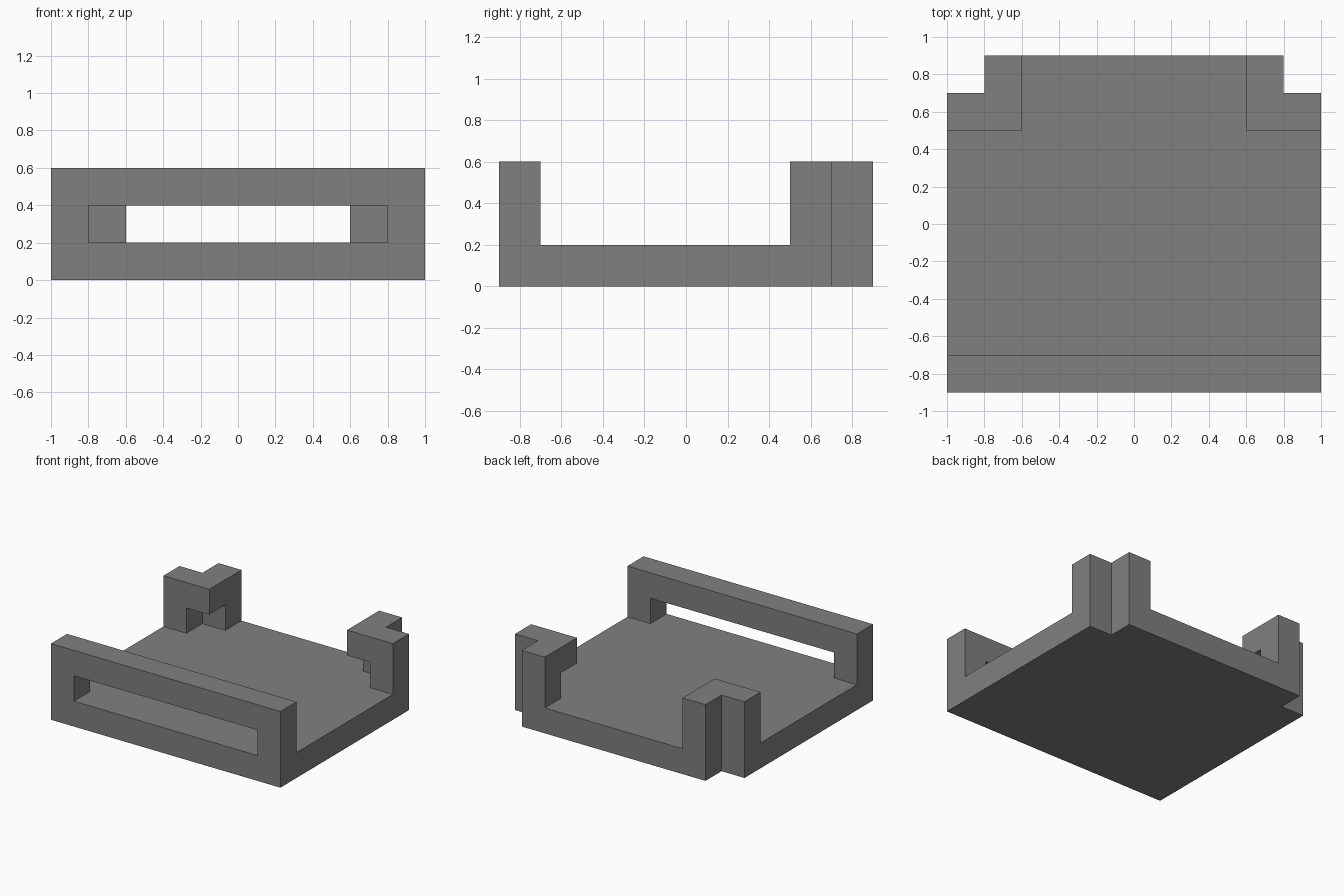
import bpy
import bmesh
from mathutils import Vector

cube = bpy.data.objects.get("Cube")
if cube:
    bpy.data.objects.remove(cube, do_unlink=True)

UNIT = 0.2                        # every part sits on this module
ORIGIN = Vector((-1.0, -0.9, 0.0))


def block(x, y, z):
    """Modules filled by a block, given its start and end on each axis."""
    return {(i, j, k) for i in range(*x) for j in range(*y) for k in range(*z)}


def mirrored(cells):
    return cells | {(9 - i, j, k) for i, j, k in cells}


# Floor plate, with its two back corners notched
floor = block((0, 10), (0, 9), (0, 1)) - mirrored(block((9, 10), (8, 9), (0, 1)))

# Front frame with a long slot directly above the floor
front_frame = block((0, 10), (0, 1), (1, 3)) - block((1, 9), (0, 1), (1, 2))

# L-shaped back corner posts: notched outside, undercut inside
post = block((8, 10), (7, 9), (1, 3))
post -= block((9, 10), (8, 9), (1, 3))
post -= block((8, 9), (7, 8), (1, 2))

solid = floor | front_frame | mirrored(post)

# Skin the joined parts with outer faces only
bm = bmesh.new()
for cell in sorted(solid):
    for axis in range(3):
        for side in (0, 1):
            neighbour = list(cell)
            neighbour[axis] += 2 * side - 1
            if tuple(neighbour) in solid:
                continue
            u, v = (axis + 1) % 3, (axis + 2) % 3
            corners = []
            for du, dv in ((0, 0), (1, 0), (1, 1), (0, 1)):
                p = Vector(cell)
                p[axis] += side
                p[u] += du
                p[v] += dv
                corners.append(bm.verts.new(ORIGIN + p * UNIT))
            bm.faces.new(corners if side else corners[::-1])

# Weld and merge flat regions into large clean faces
bmesh.ops.remove_doubles(bm, verts=bm.verts[:], dist=0.001)
bmesh.ops.dissolve_limit(bm, angle_limit=0.02, verts=bm.verts[:], edges=bm.edges[:])

mesh = bpy.data.meshes.new("tray")
bm.to_mesh(mesh)
bm.free()

# Single grey material
grey = bpy.data.materials.new("mid grey")
grey.use_nodes = True
colour = (0.216, 0.216, 0.216, 1.0)
grey.diffuse_color = colour
grey.node_tree.nodes["Principled BSDF"].inputs["Base Color"].default_value = colour
mesh.materials.append(grey)

tray = bpy.data.objects.new("tray", mesh)
bpy.context.collection.objects.link(tray)
